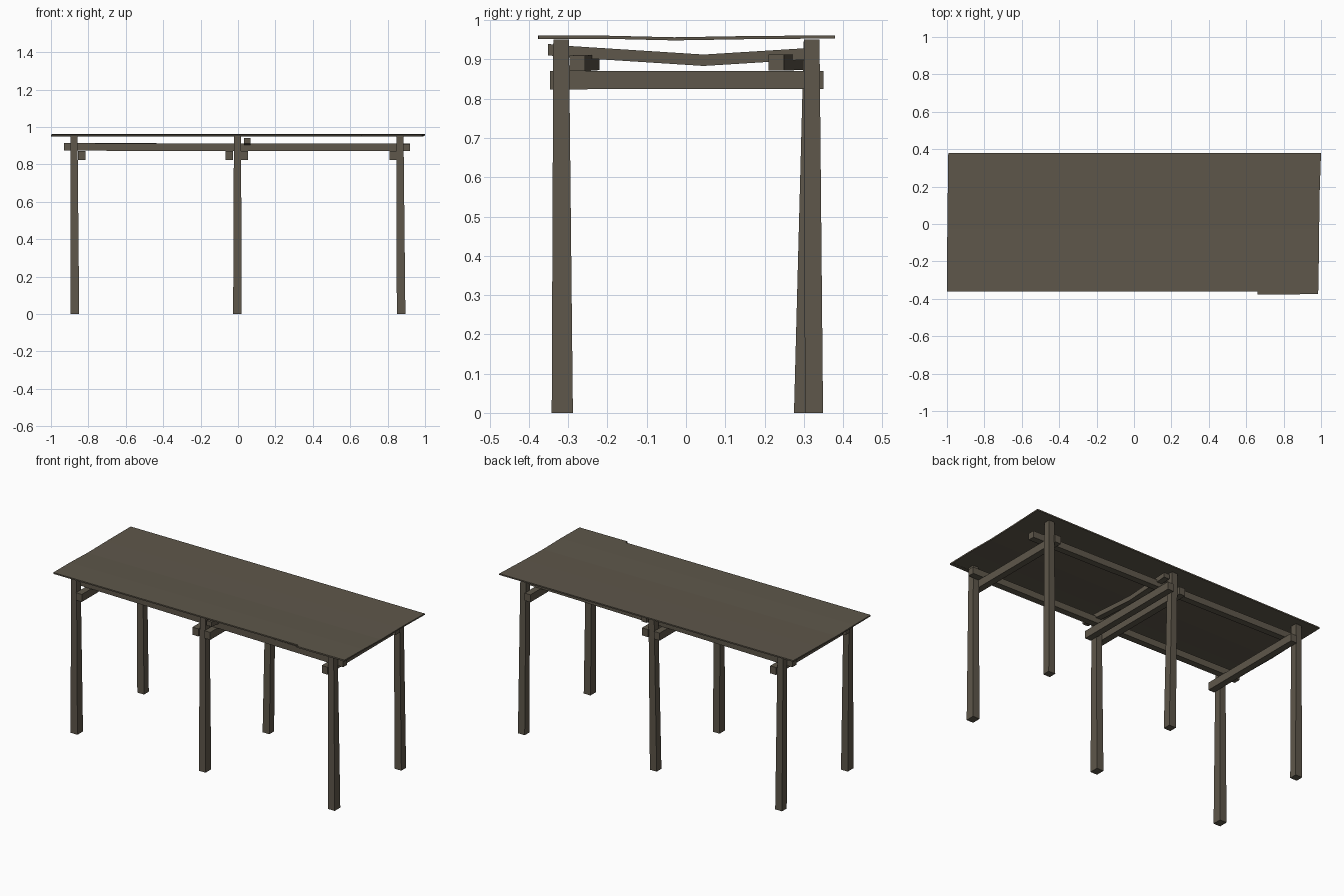
import bpy, bmesh
from mathutils import Vector

if "Cube" in bpy.data.objects:
    bpy.data.objects.remove(bpy.data.objects["Cube"])

wood = bpy.data.materials.new("weathered wood")
wood.diffuse_color = (0.112, 0.095, 0.069, 1)
wood.use_nodes = True
wood.node_tree.nodes["Principled BSDF"].inputs["Base Color"].default_value = wood.diffuse_color


def finish(name, bm):
    bmesh.ops.recalc_face_normals(bm, faces=bm.faces[:])
    me = bpy.data.meshes.new(name)
    bm.to_mesh(me)
    bm.free()
    me.materials.append(wood)
    ob = bpy.data.objects.new(name, me)
    bpy.context.collection.objects.link(ob)
    return ob


def loft(name, rings):
    """Skin a list of rings (equal point counts) and cap both ends."""
    bm = bmesh.new()
    vs = [[bm.verts.new(p) for p in r] for r in rings]
    n = len(rings[0])
    for a, b in zip(vs, vs[1:]):
        for i in range(n):
            j = (i + 1) % n
            bm.faces.new((a[i], a[j], b[j], b[i]))
    bm.faces.new(vs[0])
    bm.faces.new(vs[-1])
    return finish(name, bm)


def beam(name, points, side, w, h):
    """Square timber along points; side is the width axis, z the height axis."""
    s, u = Vector(side) * w / 2, Vector((0, 0, h / 2))
    return loft(name, [[Vector(p) - s - u, Vector(p) + s - u,
                        Vector(p) + s + u, Vector(p) - s + u] for p in points])


def leg(name, bottom, top):
    """Tapered post from the ground to the roof; each end is (x, y, width, depth)."""
    def ring(e, z):
        x, y, w, d = e
        return [(x + a * w / 2, y + b * d / 2, z)
                for a, b in ((-1, -1), (1, -1), (1, 1), (-1, 1))]
    return loft(name, [ring(bottom, 0), ring(top, 0.951)])


# six legs, the middle back one leaning
for tag, xb, xt in (("left", -0.872, -0.877), ("middle", -0.003, -0.003), ("right", 0.872, 0.866)):
    leg("front_leg_" + tag, (xb, -0.315, 0.046, 0.054), (xt, -0.318, 0.038, 0.04))
    yb = 0.298 if tag == "middle" else 0.326
    leg("back_leg_" + tag, (xb, yb, 0.046, 0.046), (xt, 0.32, 0.038, 0.04))

# cross beams beside the legs
for tag, x in (("left", -0.836), ("middle_left", -0.047), ("middle_right", 0.034), ("right", 0.83)):
    beam("cross_beam_" + tag, [(x, -0.346, 0.847), (x, 0.35, 0.848)], (1, 0, 0), 0.04, 0.046)

# long beams, slightly skewed
beam("front_long_beam", [(-0.93, -0.24, 0.893), (0.92, -0.277, 0.89)], (0, 1, 0), 0.04, 0.04)
beam("back_long_beam", [(-0.93, 0.279, 0.893), (0.92, 0.23, 0.892)], (0, 1, 0), 0.04, 0.04)

# sagging ridge pole
beam("bent_pole", [(0.05, -0.352, 0.925), (0.05, -0.30, 0.92), (0.05, 0.045, 0.898),
                   (0.05, 0.335, 0.916)], (1, 0, 0), 0.036, 0.029)

# thin top sheet with a slight sag
sag = [(-0.36, 0.957), (-0.2, 0.957), (-0.03, 0.953), (0.15, 0.956), (0.38, 0.958)]
ends = [(-1.0, 0.985), (-1.0, 0.988), (-0.998, 0.99), (-0.996, 0.992), (-0.993, 1.0)]
loft("table_top", [[(a, y, z - 0.0045), (b, y, z - 0.0045), (b, y, z + 0.0035), (a, y, z + 0.0035)]
                   for (y, z), (a, b) in zip(sag, ends)])

# protruding piece at the front right edge
beam("front_edge_patch", [(0.66, -0.366, 0.956), (0.985, -0.364, 0.956)], (0, 1, 0), 0.022, 0.009)
